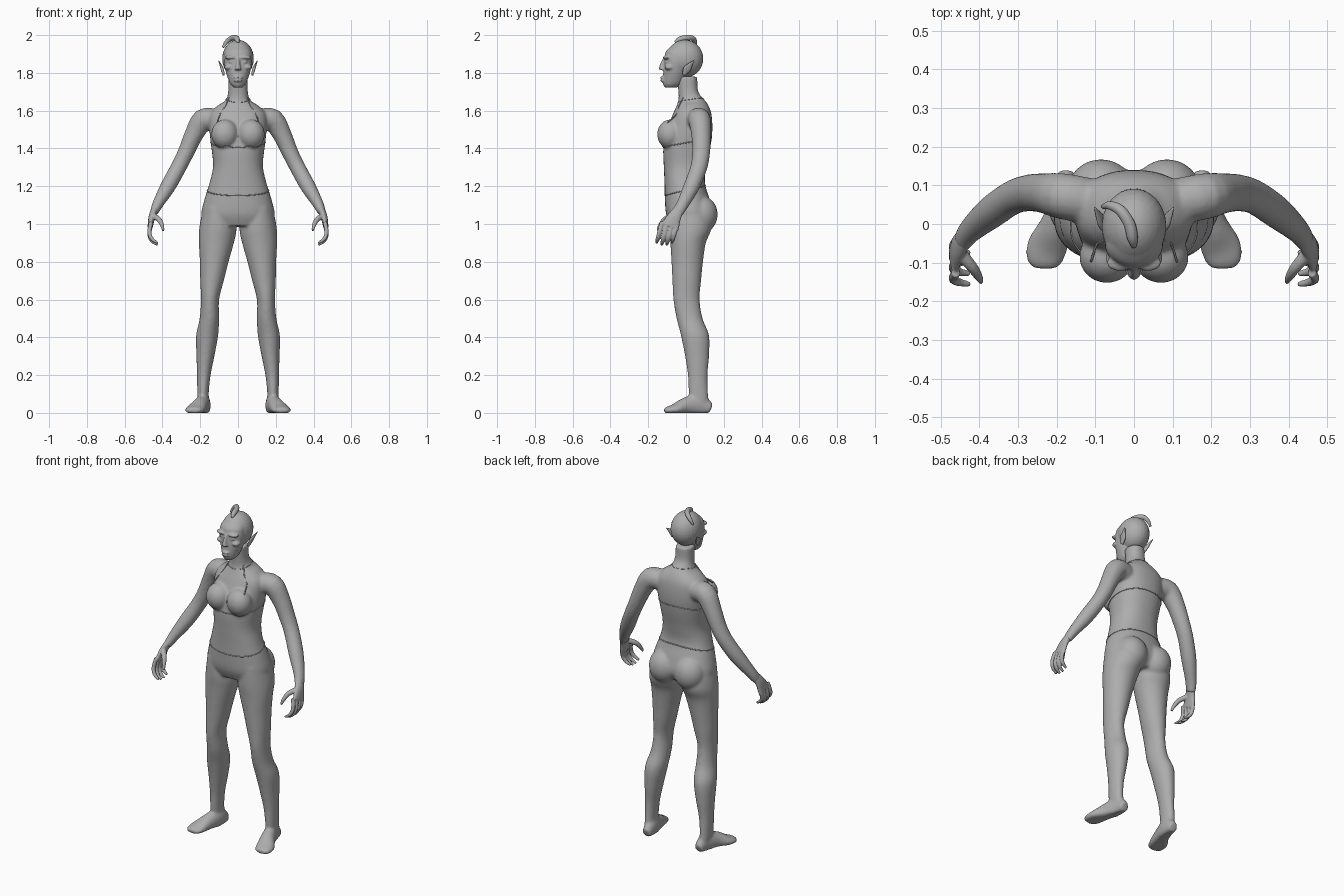
import bpy
import bmesh
import math
from mathutils import Vector, Matrix
from mathutils.bvhtree import BVHTree

cube = bpy.data.objects.get("Cube")
if cube:
    bpy.data.objects.remove(cube)

GREY = (0.42, 0.42, 0.42, 1)
skin = bpy.data.materials.new("plain grey")
skin.use_nodes = True
skin.diffuse_color = GREY
skin.node_tree.nodes["Principled BSDF"].inputs["Base Color"].default_value = GREY


def spline(rows, steps=4):
    """Smooth rows of numbers with a Catmull-Rom curve."""
    result = []
    for i in range(len(rows) - 1):
        a, b = rows[max(i - 1, 0)], rows[i]
        c, d = rows[i + 1], rows[min(i + 2, len(rows) - 1)]
        for k in range(steps):
            t = k / steps
            result.append([q + t / 2 * (r - p + t * (2 * p - 5 * q + 4 * r - s + t * (3 * (q - r) + s - p)))
                           for p, q, r, s in zip(a, b, c, d)])
    return result + [list(rows[-1])]


def skin_rings(bm, rings):
    """Bridge rings of points and cap both ends."""
    loops = [[bm.verts.new(p) for p in ring] for ring in rings]
    count = len(loops[0])
    for low, high in zip(loops, loops[1:]):
        for i in range(count):
            j = (i + 1) % count
            bm.faces.new((low[i], low[j], high[j], high[i]))
    bm.faces.new(loops[0])
    bm.faces.new(loops[-1])


def column(bm, rows, side=1, power=1.0, count=32):
    """Loft level sections given as (height, x min, x max, y min, y max)."""
    rings = []
    for z, x0, x1, y0, y1 in spline(rows):
        ring = []
        for i in range(count):
            angle = math.tau * i / count
            c, s = math.cos(angle), math.sin(angle)
            c = math.copysign(abs(c) ** power, c)
            s = math.copysign(abs(s) ** power, s)
            ring.append((side * ((x0 + x1) + (x1 - x0) * c) / 2, ((y0 + y1) + (y1 - y0) * s) / 2, z))
        rings.append(ring)
    skin_rings(bm, rings)


def limb(bm, rows, side=1, ref=(0, 1, 0), count=16):
    """Loft ovals along a path given as (x, y, z, radius, radius along ref)."""
    rows = spline(rows)
    rings = []
    for i, (x, y, z, a, b) in enumerate(rows):
        ahead = Vector(rows[min(i + 1, len(rows) - 1)][:3])
        t = (ahead - Vector(rows[max(i - 1, 0)][:3])).normalized()
        v = Vector(ref)
        v = (v - t * v.dot(t)).normalized()
        u = v.cross(t)
        ring = []
        for k in range(count):
            angle = math.tau * k / count
            p = Vector((x, y, z)) + u * a * math.cos(angle) + v * b * math.sin(angle)
            ring.append((side * p.x, p.y, max(p.z, 0)))
        rings.append(ring)
    skin_rings(bm, rings)


def blob(bm, center, radii, side=1):
    """Add an ellipsoid."""
    place = Matrix.Translation((side * center[0], center[1], center[2])) @ Matrix.Diagonal((*radii, 1))
    bmesh.ops.create_uvsphere(bm, u_segments=24, v_segments=16, radius=1, matrix=place)


def finish(name, bm, voxel=0, rounds=0):
    """Make an object, fusing overlapping volumes when a voxel size is given."""
    bmesh.ops.recalc_face_normals(bm, faces=bm.faces)
    for face in bm.faces:
        face.smooth = True
    mesh = bpy.data.meshes.new(name)
    bm.to_mesh(mesh)
    bm.free()
    mesh.materials.append(skin)
    obj = bpy.data.objects.new(name, mesh)
    bpy.context.collection.objects.link(obj)
    if voxel:
        fuse = obj.modifiers.new("fuse", 'REMESH')
        fuse.mode = 'VOXEL'
        fuse.voxel_size = voxel
        fuse.use_smooth_shade = True
        soften = obj.modifiers.new("soften", 'SMOOTH')
        soften.factor = 0.5
        soften.iterations = rounds
    return obj


SIDES = {"left": 1, "right": -1}

# Body: torso, legs, feet and arms fused into one skin
torso = [(1.78, .05, -.05, .06), (1.7, .052, -.04, .065), (1.655, .066, -.04, .1), (1.625, .11, -.05, .12),
         (1.58, .15, -.07, .135), (1.5, .152, -.1, .14), (1.41, .142, -.12, .13), (1.31, .132, -.118, .11),
         (1.22, .15, -.114, .1), (1.13, .178, -.112, .125), (1.05, .194, -.105, .14), (.99, .17, -.08, .11)]
leg = [(1.09, .03, .185, -.09, .12), (.98, .008, .205, -.09, .135), (.9, .022, .207, -.083, .105),
       (.8, .05, .202, -.077, .09), (.7, .075, .2, -.072, .08), (.6, .1, .196, -.067, .072),
       (.5, .1, .203, -.05, .088), (.41, .105, .222, -.027, .122), (.3, .125, .22, -.005, .122),
       (.2, .145, .217, .01, .114), (.1, .155, .215, .015, .117), (.03, .15, .21, .03, .125)]
foot = [(.175, .132, .02, .025, .03), (.18, .07, .04, .036, .06), (.2, 0, .035, .042, .048),
        (.225, -.06, .018, .053, .03), (.235, -.1, .012, .045, .02), (.237, -.115, .008, .025, .012)]
arm = [(.12, .06, 1.55, .06, .06), (.185, .072, 1.55, .06, .06), (.235, .08, 1.47, .05, .052),
       (.275, .08, 1.38, .044, .048), (.315, .068, 1.3, .042, .045), (.37, .03, 1.2, .041, .043),
       (.422, -.015, 1.11, .03, .034), (.445, -.045, 1.06, .022, .032)]
bm = bmesh.new()
column(bm, [(z, -w, w, front, back) for z, w, front, back in torso], power=.88)
for side in SIDES.values():
    column(bm, leg, side)
    limb(bm, foot, side, ref=(0, 0, 1))
    limb(bm, arm, side)
    blob(bm, (.07, -.085, 1.475), (.072, .068, .078), side)
    blob(bm, (.085, .08, 1.05), (.09, .088, .1), side)
body = finish("body", bm, .008, 6)

# Hands: palm, four curled fingers and a thumb
for word, side in SIDES.items():
    bm = bmesh.new()
    limb(bm, [(.438, -.035, 1.08, .02, .028), (.455, -.06, 1.04, .018, .036), (.465, -.085, .985, .014, .05)], side)
    for i in range(4):
        y = -.126 + .027 * i
        drop = .01 * (i in (1, 2))
        limb(bm, [(.46, y, 1.01, .012, .013), (.469, y - .015, .955 - drop, .011, .012),
                  (.455, y - .024, .92 - drop, .01, .011), (.425, y - .03, .9 - drop, .006, .007)], side)
    limb(bm, [(.455, -.07, 1.045, .016, .018), (.42, -.11, 1.025, .014, .015),
              (.403, -.135, .995, .011, .012), (.395, -.15, .965, .006, .007)], side)
    finish(word + "_hand", bm, .004, 3)

# Head: skull, face, brow, cheeks, nose and lips
face = [(1.722, .022, -.11, -.05), (1.74, .04, -.122, -.02), (1.775, .055, -.122, 0), (1.81, .066, -.12, .01),
        (1.86, .075, -.116, .01), (1.91, .07, -.108, .01), (1.94, .05, -.08, 0)]
bm = bmesh.new()
blob(bm, (0, -.006, 1.875), (.084, .098, .1))
column(bm, [(z, -w, w, front, back) for z, w, front, back in face])
limb(bm, [(0, -.108, 1.88, .01, .012), (0, -.122, 1.845, .011, .015), (0, -.128, 1.815, .018, .018)])
for z in (1.775, 1.759):
    blob(bm, (0, -.122, z), (.025, .014, .007))
for side in SIDES.values():
    blob(bm, (.036, -.1, 1.882), (.035, .022, .011), side)
    blob(bm, (.034, -.098, 1.858), (.017, .017, .009), side)
    blob(bm, (.048, -.088, 1.83), (.026, .026, .016), side)
finish("head", bm, .005, 3)

# Pointed ears
for word, side in SIDES.items():
    bm = bmesh.new()
    limb(bm, [(.076, -.012, 1.79, .006, .008), (.084, .005, 1.82, .008, .02),
              (.092, .022, 1.842, .006, .013), (.102, .042, 1.864, .002, .003)], side)
    finish(word + "_ear", bm)

# Curled lock of hair on the crown
bm = bmesh.new()
limb(bm, [(-.08, .045, 1.935, .006, .006), (-.062, .048, 1.962, .011, .011), (-.035, .035, 1.983, .014, .014),
          (-.012, 0, 1.985, .015, .015), (-.004, -.035, 1.977, .014, .014), (0, -.058, 1.962, .007, .007)],
     ref=(0, 0, 1))
finish("hair_lock", bm)

# Bikini trims, laid on the skin of the body
bpy.context.view_layer.update()
surface = BVHTree.FromObject(body, bpy.context.evaluated_depsgraph_get())


def trim(name, points, radius=.003):
    bm = bmesh.new()
    snapped = [surface.find_nearest(Vector(p))[0] for p in points]
    limb(bm, [(*p, radius, radius) for p in snapped], ref=(.1, .2, .97), count=8)
    finish(name, bm)


def hoop(width, depth, middle, front, back):
    """Points around the body, moving from the front height to the back height."""
    points = []
    for i in range(33):
        angle = math.tau * i / 32
        blend = (1 - math.cos(angle)) / 2
        points.append((width * math.sin(angle), middle - depth * math.cos(angle), front + (back - front) * blend))
    return points


trim("bra_band", hoop(.145, .14, 0, 1.405, 1.455))
trim("brief_waistband", hoop(.17, .13, 0, 1.15, 1.21))
trim("neck_cord", hoop(.065, .075, .03, 1.645, 1.68), .002)
for word, side in SIDES.items():
    trim(word + "_bra_strap", [(side * .12, -.1, 1.55), (side * .105, -.07, 1.59),
                               (side * .075, -.05, 1.63), (side * .055, -.02, 1.67)])
